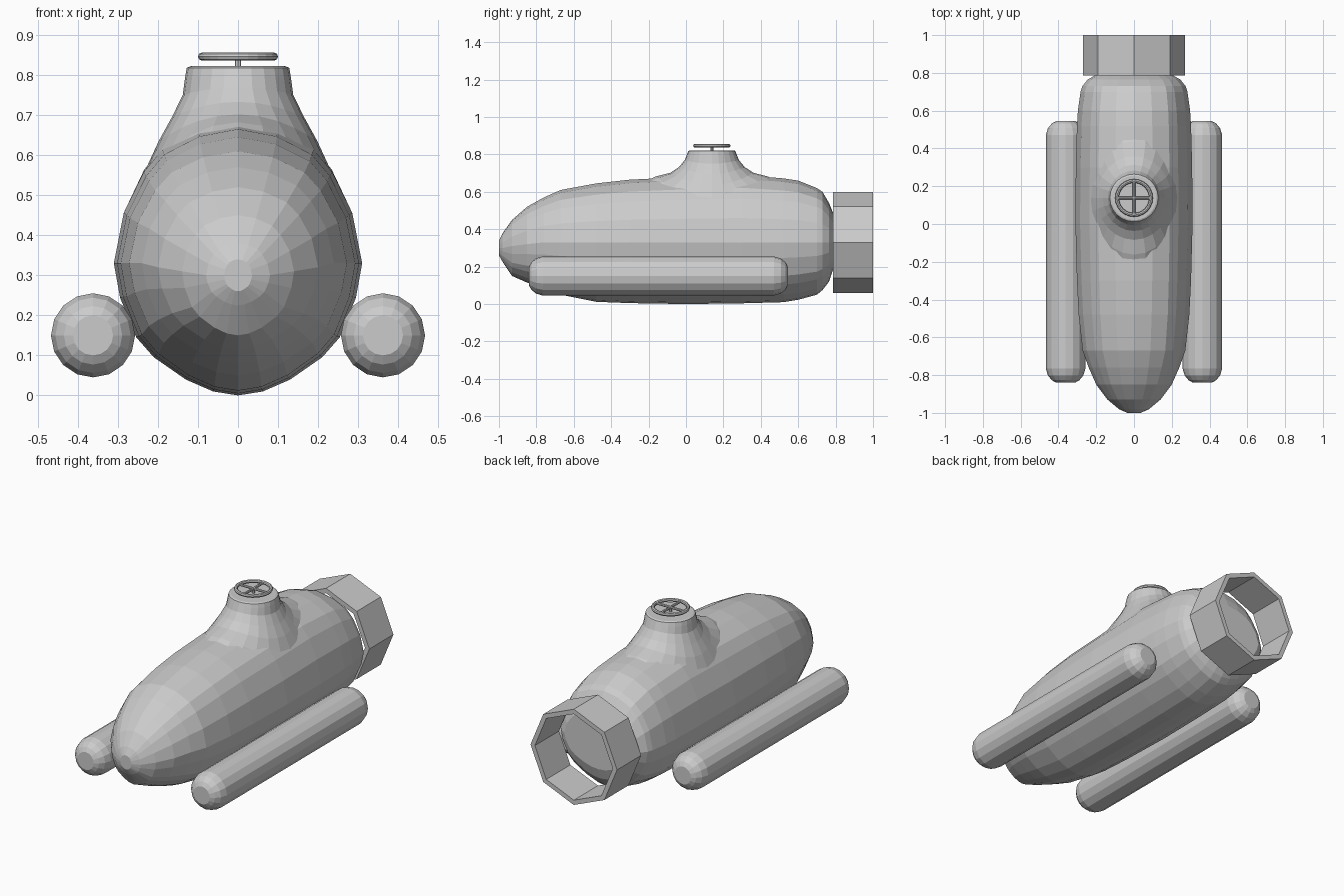
import bpy, bmesh
from math import cos, sin, pi

if "Cube" in bpy.data.objects:
    bpy.data.objects.remove(bpy.data.objects["Cube"])


def loft(name, rings, cap_start=True, cap_end=True, closed=False):
    """Skin a list of equal-length closed point rings."""
    bm = bmesh.new()
    vs = [[bm.verts.new(p) for p in ring] for ring in rings]
    n = len(vs[0])
    pairs = list(zip(vs, vs[1:])) + ([(vs[-1], vs[0])] if closed else [])
    for a, b in pairs:
        for i in range(n):
            j = (i + 1) % n
            bm.faces.new((a[i], a[j], b[j], b[i]))
    if not closed:
        if cap_start:
            bm.faces.new(vs[0])
        if cap_end:
            bm.faces.new(vs[-1])
    bmesh.ops.recalc_face_normals(bm, faces=bm.faces)
    me = bpy.data.meshes.new(name)
    bm.to_mesh(me)
    bm.free()
    ob = bpy.data.objects.new(name, me)
    bpy.context.collection.objects.link(ob)
    return ob


def circle_y(x, y, z, r, n):
    return [(x + r * cos(2 * pi * i / n), y, z + r * sin(2 * pi * i / n)) for i in range(n)]


# Hull: one egg-shaped section scaled along y
section = [(0, 1), (.32, .945), (.61, .81), (.76, .65), (.92, .36), (1, 0),
           (.95, -.26), (.82, -.56), (.68, -.71), (.42, -.88), (.2, -.97), (0, -1)]
section += [(-x, z) for x, z in section[-2:0:-1]]
# y, half width, top z, bottom z, z of widest point
stations = [(-1.0, .035, .34, .26, .30), (-.98, .08, .38, .225, .30), (-.93, .14, .45, .15, .31),
            (-.85, .2, .52, .115, .32), (-.76, .24, .57, .08, .33), (-.67, .272, .61, .05, .33),
            (-.48, .293, .645, .012, .33), (-.3, .302, .665, .005, .33), (0, .31, .68, 0, .33),
            (.3, .308, .69, .004, .33), (.52, .302, .672, .01, .33), (.6, .297, .66, .023, .33),
            (.7, .283, .62, .05, .33), (.73, .273, .6, .075, .33), (.765, .245, .54, .12, .33),
            (.785, .21, .49, .18, .33)]
loft("hull", [[(x * w, y, zm + z * ((zt - zm) if z > 0 else (zm - zb))) for x, z in section]
              for y, w, zt, zb, zm in stations])

# Conning tower: flared rings that drop at the sides to saddle the hull
YC = .138
tower = [(.118, .118, .822, .822), (.128, .126, .818, .818), (.132, .133, .8, .795),
         (.138, .145, .77, .75), (.165, .175, .733, .695), (.198, .222, .702, .635),
         (.235, .3, .682, .555), (.25, .36, .655, .5)]
N = 24
loft("conning_tower", [[(rx * cos(2 * pi * i / N), YC + ry * sin(2 * pi * i / N),
                         z - (z - zs) * cos(2 * pi * i / N) ** 2) for i in range(N)]
                       for rx, ry, z, zs in tower], cap_end=False)

# Hatch wheel: rim, stem and crossed spokes
bpy.ops.mesh.primitive_torus_add(major_radius=.09, minor_radius=.01, major_segments=24,
                                 minor_segments=8, location=(0, YC, .846))
bpy.context.object.name = "hatch_wheel_rim"
bpy.ops.mesh.primitive_cylinder_add(vertices=8, radius=.008, depth=.035, location=(0, YC, .832))
bpy.context.object.name = "hatch_wheel_stem"
for k, rot in enumerate(((pi / 2, 0, 0), (0, pi / 2, 0))):
    bpy.ops.mesh.primitive_cylinder_add(vertices=8, radius=.007, depth=.18,
                                        location=(0, YC, .846), rotation=rot)
    bpy.context.object.name = f"hatch_wheel_spoke_{k + 1}"

# Octagonal propeller shroud, open at both ends
loft("propeller_shroud", [circle_y(0, y, .33, r, 8) for y, r in
                          ((.785, .27), (1, .27), (1, .243), (.785, .243))], closed=True)

# Side pontoons
ends = [(0, .05), (.013, .073), (.038, .094), (.075, .105)]
profile = [(-.84 + d, r) for d, r in ends] + [(.545 - d, r) for d, r in reversed(ends)]
for side, x in (("left", -.362), ("right", .362)):
    loft(f"pontoon_{side}", [circle_y(x, y, .15, r, 16) for y, r in profile])
